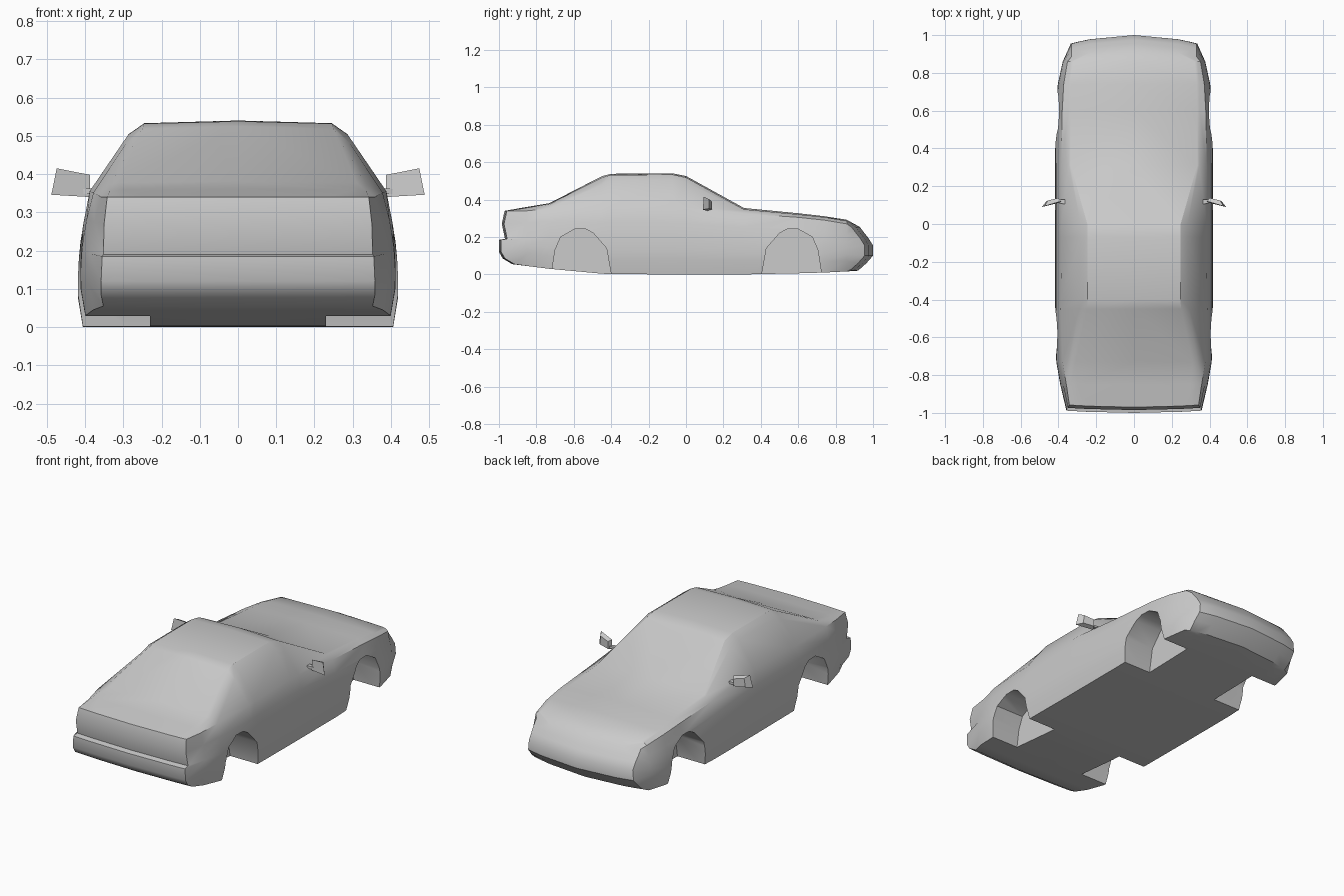
import bpy, bmesh, math

if "Cube" in bpy.data.objects:
    bpy.data.objects.remove(bpy.data.objects["Cube"])

grey = bpy.data.materials.new("body grey")
grey.diffuse_color = (0.6, 0.6, 0.6, 1)
grey.use_nodes = True
grey.node_tree.nodes["Principled BSDF"].inputs["Base Color"].default_value = grey.diffuse_color


def make_object(name, bm, material=grey):
    bmesh.ops.remove_doubles(bm, verts=bm.verts, dist=1e-5)
    bmesh.ops.recalc_face_normals(bm, faces=bm.faces)
    me = bpy.data.meshes.new(name)
    bm.to_mesh(me)
    bm.free()
    me.materials.append(material)
    ob = bpy.data.objects.new(name, me)
    bpy.context.collection.objects.link(ob)
    return ob


def activate(ob):
    bpy.ops.object.select_all(action='DESELECT')
    ob.select_set(True)
    bpy.context.view_layer.objects.active = ob


# Cross-sections along the car:
# y, floor z, side width, belt (x, z), upper edge (x, z), inner edge (x, z), centre z
stations = [
    (-.85, .045, .388, .358, .340, .335, .356, .30, .359, .361),
    (-.73, .030, .409, .378, .352, .335, .373, .31, .378, .381),
    (-.45, .004, .416, .388, .355, .293, .480, .25, .518, .525),
    (-.40, .002, .416, .386, .358, .287, .503, .245, .532, .538),
    (-.07, .000, .416, .384, .358, .285, .505, .245, .533, .540),
    (.00, .000, .416, .384, .357, .283, .492, .247, .518, .526),
    (.31, .000, .416, .385, .325, .345, .342, .335, .348, .355),
    (.60, .006, .411, .380, .305, .347, .317, .335, .321, .327),
    (.74, .010, .401, .372, .290, .345, .302, .332, .306, .311),
    (.86, .016, .375, .352, .270, .337, .281, .320, .286, .292),
]
# End profiles from bottom to top: y, z, half width
tail = [(-.93, .055, .352), (-.98, .085, .358), (-1, .12, .358), (-1, .185, .355),
        (-.968, .19, .352), (-.985, .27, .350), (-.97, .34, .342)]
nose = [(.92, .02, .335), (.965, .06, .34), (1, .10, .335), (1, .155, .33),
        (.975, .195, .33), (.955, .22, .332), (.93, .253, .332)]
COLS = (1, .9, .7, 0)
SIDE = [(0, .975), (.22, 1.004), (.36, 1.006), (.5, 1.0), (.62, .99), (.78, .968)]


def section(y, zb, w, xb, zbelt, x5, z5, x6, z6, zt):
    """Half ring: floor, side wall, then greenhouse or deck."""
    pts = [(.975 * w * c, y, zb) for c in (0, .7, .9)]
    pts += [(w * k, y, zb + (zbelt - zb) * f) for f, k in SIDE]
    return pts + [(xb, y, zbelt), (x5, y, z5), (x6, y, z6), (0, y, zt)]


def end_grid(profile, bow):
    return [[(w * c, y - bow * c * c, z) for c in COLS] for y, z, w in profile]


def end_ring(grid):
    return grid[0][:0:-1] + [row[0] for row in grid] + grid[-1][1:]


# Body shell: loft half the car, close both ends, mirror it
tail_grid, nose_grid = end_grid(tail, -.012), end_grid(nose, .045)
rings = [end_ring(tail_grid)] + [section(*s) for s in stations] + [end_ring(nose_grid)]
bm = bmesh.new()
for grid in (rings, tail_grid, nose_grid):
    v = [[bm.verts.new(p) for p in row] for row in grid]
    for a, b in zip(v, v[1:]):
        for i in range(len(a) - 1):
            bm.faces.new((a[i], a[i + 1], b[i + 1], b[i]))
body = make_object("car_body", bm)
mir = body.modifiers.new("mirror", 'MIRROR')
mir.use_clip = True

# Wheel arch cutters: one prism profile repeated at four corners
arch = [(-.16, -.1), (-.16, 0), (-.135, .14), (-.065, .22), (-.025, .242),
        (.035, .242), (.11, .2), (.14, .13), (.16, 0), (.16, -.1)]
bm = bmesh.new()
for side in (-1, 1):
    for yc, flip in ((.565, 1), (-.56, -1)):
        loops = [[bm.verts.new((side * x, yc + flip * y, z)) for y, z in arch]
                 for x in (.23, .6)]
        for lp in loops:
            bm.faces.new(lp)
        for i in range(len(arch)):
            j = (i + 1) % len(arch)
            bm.faces.new((loops[0][i], loops[0][j], loops[1][j], loops[1][i]))
cutter = make_object("wheel_arch_cutter", bm)
cutter.hide_render = True
cut = body.modifiers.new("wheel arches", 'BOOLEAN')
cut.operation, cut.object, cut.solver = 'DIFFERENCE', cutter, 'EXACT'
activate(body)
for m in ("mirror", "wheel arches"):
    bpy.ops.object.modifier_apply(modifier=m)
bpy.data.objects.remove(cutter)
activate(body)
bpy.ops.object.shade_smooth_by_angle(angle=math.radians(32))

# Door mirrors: tapered housing plus a short stalk
back = [(.387, .115, .34), (.488, .09, .346), (.474, .095, .415), (.387, .12, .398)]
front = [(.40, .138, .348), (.463, .122, .352), (.456, .124, .402), (.40, .138, .39)]
stalk_in = [(.365, .105, .35), (.365, .13, .35), (.365, .13, .364), (.365, .105, .364)]
stalk_out = [(.41, .112, .347), (.41, .13, .35), (.41, .13, .361), (.41, .112, .361)]
for side, label in ((-1, "left"), (1, "right")):
    bm = bmesh.new()
    for a, b in ((back, front), (stalk_in, stalk_out)):
        va, vb = ([bm.verts.new((side * x, y, z)) for x, y, z in q] for q in (a, b))
        bm.faces.new(va)
        bm.faces.new(vb)
        for i in range(4):
            j = (i + 1) % 4
            bm.faces.new((va[i], va[j], vb[j], vb[i]))
    make_object("door_mirror_" + label, bm)
